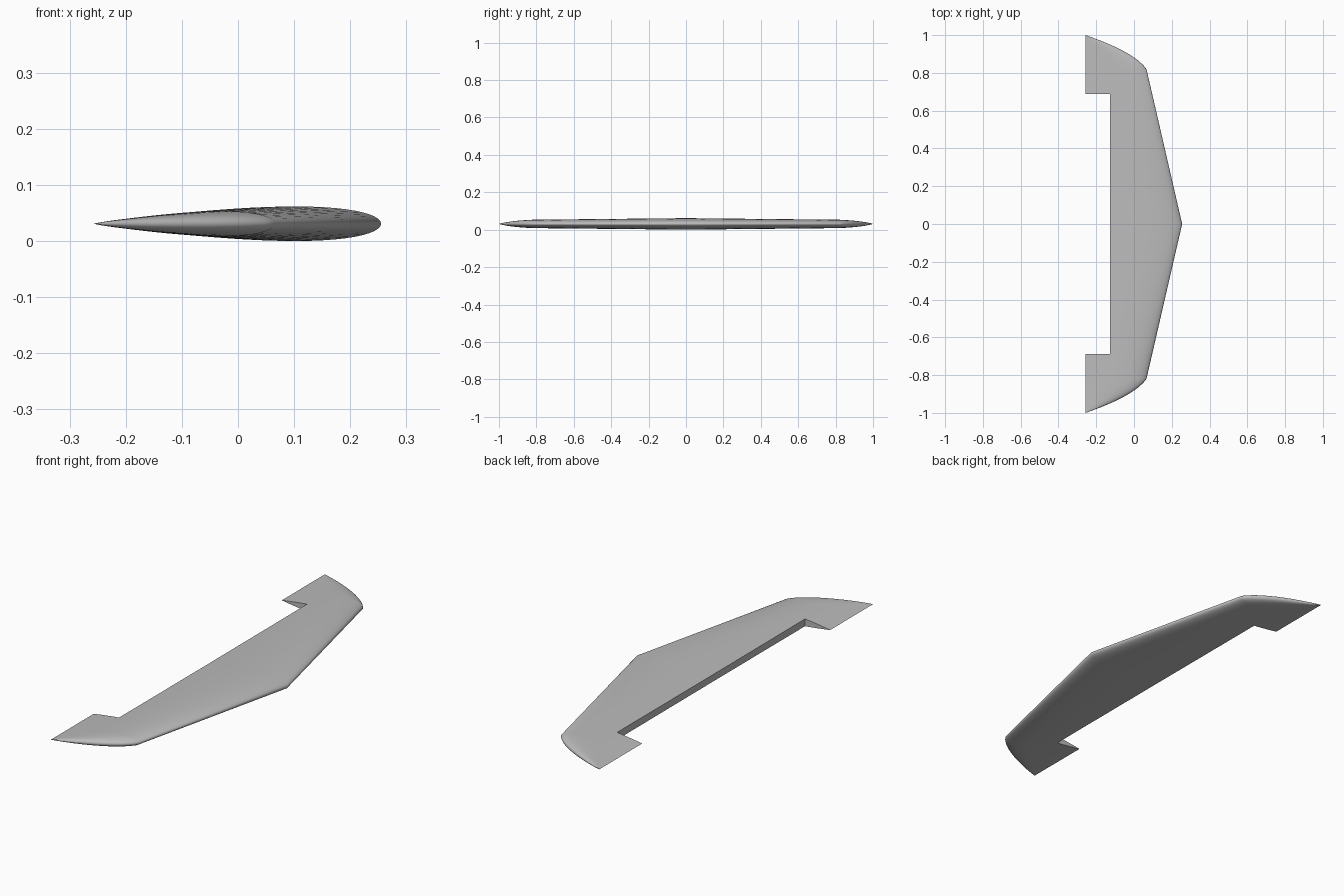
import bpy
import bmesh
import math

cube = bpy.data.objects.get("Cube")
if cube:
    bpy.data.objects.remove(cube, do_unlink=True)

MID_Z = 0.031        # height of the chord plane
TRAIL_X = -0.257     # straight trailing edge
ROOT_X = 0.255       # leading edge at the centre
CORNER_X = 0.066     # leading edge where the tip begins
CORNER_Y = 0.82
HINGE_X = -0.128     # front of the trailing-edge cutout
CUT_Y = 0.687        # half width of the cutout
N = 22               # points along each airfoil side


def airfoil(t):
    """Half thickness of a symmetric airfoil, scaled to a maximum of 1."""
    return 9.94 * (0.2969 * math.sqrt(t) - 0.126 * t - 0.3516 * t**2
                   + 0.2843 * t**3 - 0.1036 * t**4)


def station(y):
    """Leading edge and half thickness at a spanwise position."""
    a = abs(y)
    if a <= CORNER_Y:
        f = a / CORNER_Y
        return ROOT_X + (CORNER_X - ROOT_X) * f, 0.031 + (0.0225 - 0.031) * f
    u = (a - CORNER_Y) / (1 - CORNER_Y)
    left = max(1 - 0.38 * u - 0.62 * u * u, 0.006)   # remaining chord share
    return TRAIL_X + (CORNER_X - TRAIL_X) * left, 0.0225 * left**0.8


def section(bm, y):
    """Closed airfoil ring: upper side to the trailing edge, lower side back."""
    lead, half = station(y)
    chord = lead - TRAIL_X
    ts = [1 - math.cos(math.pi / 2 * i / N) for i in range(N + 1)]
    pts = [(t, 1) for t in ts] + [(t, -1) for t in reversed(ts[1:-1])]
    return [bm.verts.new((lead - chord * t, y,
                          MID_Z + s * half * max(airfoil(t), 0)))
            for t, s in pts]


# Wing: airfoil sections lofted from tip to tip
tip = [CORNER_Y + (1 - CORNER_Y) * math.sin(math.pi / 2 * i / 14)
       for i in range(15)]
half_span = [0.41] + tip
spans = [-y for y in reversed(half_span)] + [0.0] + half_span
bm = bmesh.new()
rings = [section(bm, y) for y in spans]
for r0, r1 in zip(rings, rings[1:]):
    for i in range(len(r0)):
        j = (i + 1) % len(r0)
        bm.faces.new((r0[i], r0[j], r1[j], r1[i]))
bm.faces.new(rings[0])
bm.faces.new(rings[-1])
bmesh.ops.recalc_face_normals(bm, faces=bm.faces)
mesh = bpy.data.meshes.new("wing")
bm.to_mesh(mesh)
bm.free()
wing = bpy.data.objects.new("wing", mesh)
bpy.context.collection.objects.link(wing)

# Grey paint
grey = bpy.data.materials.new("light grey")
grey.use_nodes = True
colour = (0.5, 0.5, 0.5, 1)
grey.diffuse_color = colour
grey.node_tree.nodes["Principled BSDF"].inputs["Base Color"].default_value = colour
mesh.materials.append(grey)

# Trailing-edge cutout between the two tips
bpy.ops.mesh.primitive_cube_add(size=1, location=(HINGE_X - 0.25, 0, MID_Z))
cutter = bpy.context.object
cutter.name = "cutout_helper"
cutter.scale = (0.5, 2 * CUT_Y, 0.3)
cutter.hide_render = True
cutter.data.materials.append(grey)
bpy.context.view_layer.update()

bpy.ops.object.select_all(action='DESELECT')
wing.select_set(True)
bpy.context.view_layer.objects.active = wing
cut = wing.modifiers.new("cutout", 'BOOLEAN')
cut.operation = 'DIFFERENCE'
cut.solver = 'EXACT'
cut.object = cutter
bpy.ops.object.modifier_apply(modifier=cut.name)
bpy.data.objects.remove(cutter, do_unlink=True)

bpy.ops.object.shade_smooth_by_angle(angle=math.radians(35))
